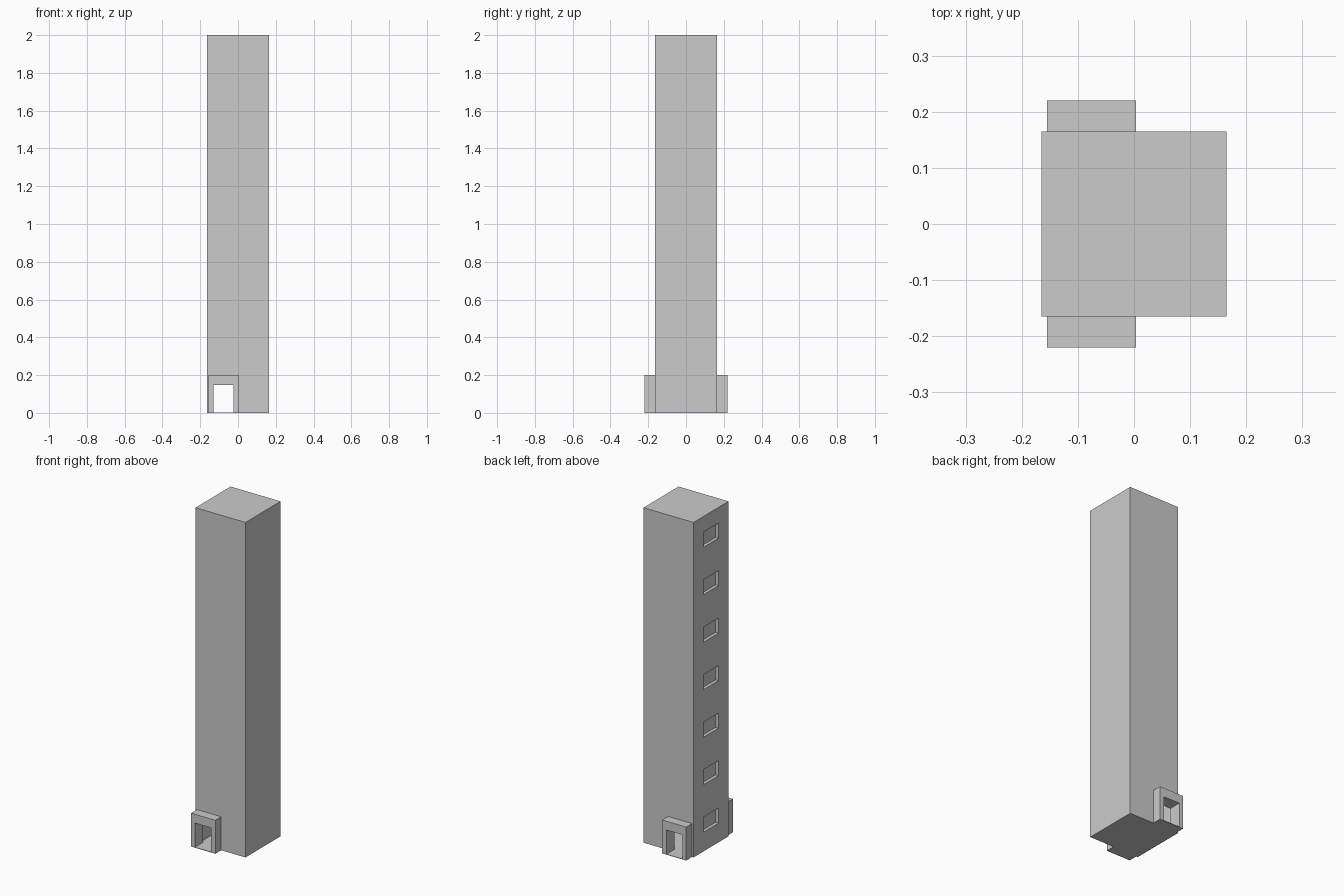
import bpy

if "Cube" in bpy.data.objects:
    bpy.data.objects.remove(bpy.data.objects["Cube"])

W = 0.165        # tower half width
H = 2.0          # tower height
FLOOR = 0.003    # thin ground slab


def box(name, x, y, z):
    """Axis-aligned box from (min, max) pairs."""
    bpy.ops.mesh.primitive_cube_add(size=1, location=(sum(x) / 2, sum(y) / 2, sum(z) / 2))
    ob = bpy.context.object
    ob.name = name
    ob.scale = (x[1] - x[0], y[1] - y[0], z[1] - z[0])
    bpy.ops.object.transform_apply(location=True, rotation=False, scale=True)
    return ob


def cut(target, cutter):
    """Subtract cutter from target and apply."""
    mod = target.modifiers.new("cut", 'BOOLEAN')
    mod.operation = 'DIFFERENCE'
    mod.solver = 'EXACT'
    mod.object = cutter
    bpy.context.view_layer.objects.active = target
    bpy.ops.object.modifier_apply(modifier=mod.name)


def remove(ob):
    bpy.data.objects.remove(ob, do_unlink=True)


# Tower block and the two door surrounds, front and back
tower = box("tower", (-W, W), (-W, W), (0, H))
porches = [
    box("front_porch", (-0.155, 0.004), (-0.22, -W), (0, 0.2)),
    box("back_porch", (-0.155, 0.004), (W, 0.22), (0, 0.2)),
]

# Entrance hall inside the ground floor
hall = box("hall_cutter", (-0.145, 0.145), (-0.145, 0.145), (FLOOR, 0.2))
cut(tower, hall)
remove(hall)

# Doorway running straight through porches and tower
door = box("door_cutter", (-0.13, -0.025), (-0.3, 0.3), (FLOOR, 0.147))
for part in [tower] + porches:
    cut(part, door)
remove(door)

# Column of recessed windows on the left side
for i in range(7):
    z = 0.16 + i * 0.2835
    window = box("window_cutter", (-0.3, -W + 0.019), (-0.07, 0.07), (z - 0.045, z + 0.045))
    cut(tower, window)
    remove(window)
